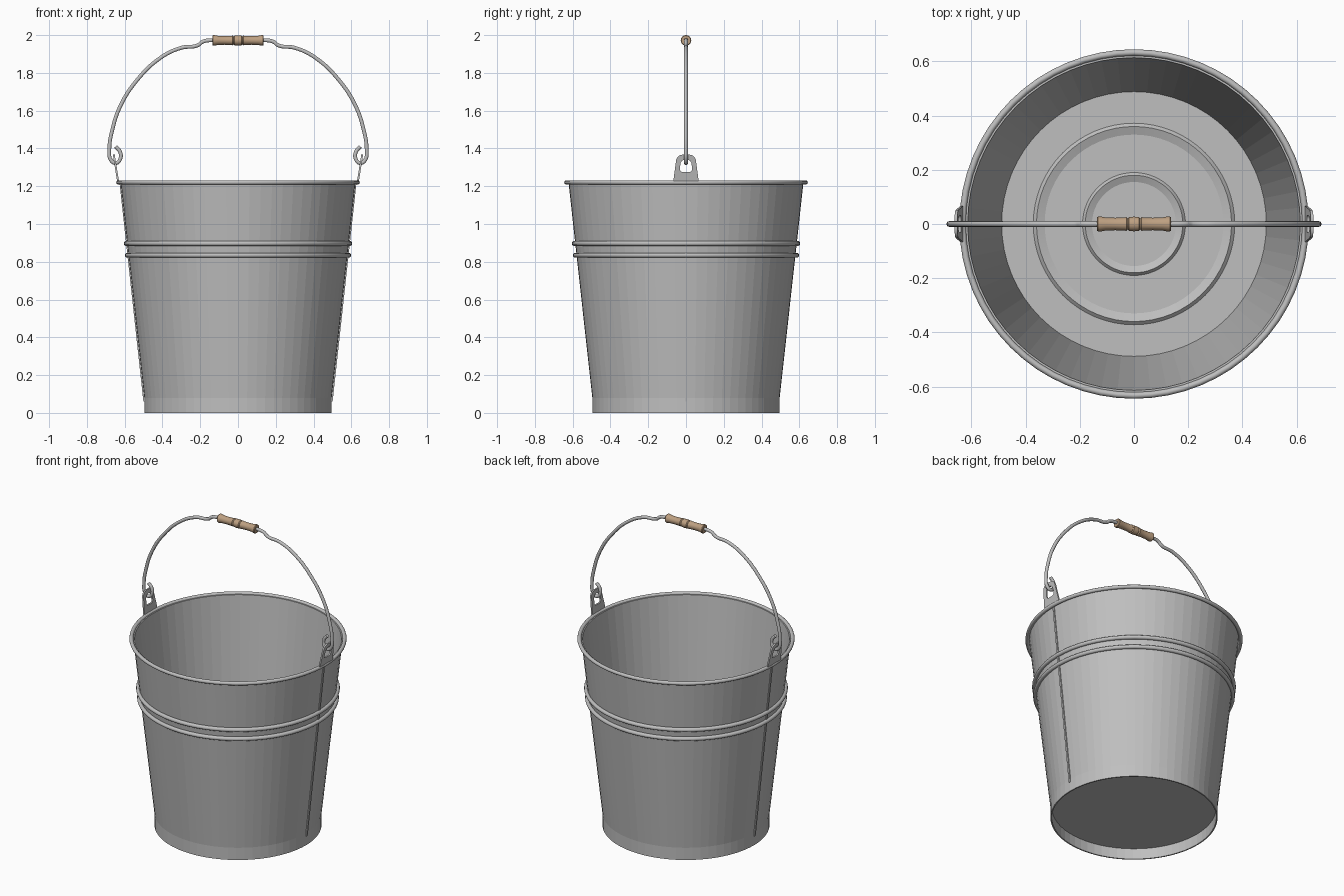
import bpy, bmesh, math
from mathutils import Vector

if "Cube" in bpy.data.objects:
    bpy.data.objects.remove(bpy.data.objects["Cube"], do_unlink=True)


def material(name, rgb):
    m = bpy.data.materials.new(name)
    m.use_nodes = True
    m.diffuse_color = (*rgb, 1)
    m.node_tree.nodes["Principled BSDF"].inputs["Base Color"].default_value = (*rgb, 1)
    return m


METAL = material("galvanised_steel", (0.52, 0.52, 0.52))
WOOD = material("turned_wood", (0.51, 0.35, 0.22))
SIDES = 64


def finish(name, bm, mat, angle=35):
    bmesh.ops.recalc_face_normals(bm, faces=bm.faces)
    me = bpy.data.meshes.new(name)
    bm.to_mesh(me)
    bm.free()
    ob = bpy.data.objects.new(name, me)
    bpy.context.collection.objects.link(ob)
    me.materials.append(mat)
    bpy.ops.object.select_all(action="DESELECT")
    ob.select_set(True)
    bpy.context.view_layer.objects.active = ob
    bpy.ops.object.shade_smooth_by_angle(angle=math.radians(angle))
    return ob


def lathe(name, profile, mat, sides=SIDES, closed=False, axis="Z", angle=35):
    """Spin (radius, height) points about an axis; zero radius makes a pole."""
    bm = bmesh.new()
    rings = []
    for r, h in profile:
        ring = []
        for i in range(1 if r == 0 else sides):
            a = math.tau * i / sides
            c, s = r * math.cos(a), r * math.sin(a)
            ring.append(bm.verts.new((c, s, h) if axis == "Z" else (h, c, s)))
        rings.append(ring)
    pairs = list(zip(rings, rings[1:]))
    if closed:
        pairs.append((rings[-1], rings[0]))
    for a, b in pairs:
        for i in range(sides):
            j = (i + 1) % sides
            quad = [a[i % len(a)], a[j % len(a)], b[j % len(b)], b[i % len(b)]]
            bm.faces.new(list(dict.fromkeys(quad)))
    return finish(name, bm, mat, angle)


def hoop(name, radius, z, thick):
    pts = [(radius + thick * math.cos(math.tau * i / 10),
            z + thick * math.sin(math.tau * i / 10)) for i in range(10)]
    return lathe(name, pts, METAL, closed=True, angle=60)


# Tapered wall with its upright foot
lathe("bucket_wall", [(0.496, 0), (0.496, 0.08), (0.622, 1.22),
                      (0.614, 1.22), (0.488, 0.08), (0.488, 0)], METAL, closed=True, angle=4)

# Floor: raised ridges above, plain sheet below
lathe("bucket_floor", [(0, 0.085), (0.155, 0.085), (0.18, 0.096), (0.19, 0.085),
                       (0.33, 0.085), (0.36, 0.096), (0.372, 0.085),
                       (0.49, 0.085)], METAL, angle=10)
lathe("floor_underside", [(0, 0.07), (0.49, 0.07)], METAL)

# Rolled rim and two strengthening hoops
hoop("rolled_rim", 0.633, 1.22, 0.012)
hoop("upper_hoop", 0.592, 0.897, 0.013)
hoop("lower_hoop", 0.586, 0.835, 0.013)


def oval(y, z0, z1, corner, taper=0.0, steps=6):
    """Rounded outline in the ear plane, narrowing upwards."""
    pts = []
    for k, (sy, top) in enumerate([(1, 1), (-1, 1), (-1, 0), (1, 0)]):
        r = corner if top else corner * 0.6
        cy, cz = sy * (y - top * taper - r), (z1 - r if top else z0 + r)
        for i in range(steps):
            a = math.pi / 2 * (k + i / (steps - 1))
            pts.append((cy + r * math.cos(a), cz + r * math.sin(a)))
    return pts


def ear(name, side):
    """Pierced plate leaning outwards with the wall."""
    bm = bmesh.new()
    outlines = (oval(0.066, 1.215, 1.367, 0.035, 0.013), oval(0.033, 1.275, 1.342, 0.028, 0.003))
    loops = []
    for pts in outlines:
        for off in (-0.005, 0.005):
            loops.append([bm.verts.new((side * (0.634 + 0.16 * (z - 1.22) + off), y, z))
                          for y, z in pts])
    outer_in, outer_out, inner_in, inner_out = loops
    n = len(outer_in)
    for a, b in ((outer_in, outer_out), (outer_out, inner_out),
                 (inner_out, inner_in), (inner_in, outer_in)):
        for i in range(n):
            j = (i + 1) % n
            bm.faces.new((a[i], a[j], b[j], b[i]))
    finish(name, bm, METAL)


def seam(name, side):
    """Narrow folded seam running up the wall."""
    bm = bmesh.new()
    bmesh.ops.create_cube(bm, size=1)
    for v in bm.verts:
        low = v.co.z < 0
        x = (0.49 if low else 0.616) + (0.011 if v.co.x > 0 else 0)
        v.co = Vector((side * x, v.co.y * 0.012, 0.06 if low else 1.215))
    finish(name, bm, METAL)


for label, side in (("left", 1), ("right", -1)):
    ear(label + "_handle_ear", side)
    seam(label + "_side_seam", side)

# Wire handle: half path mirrored, hooks threaded through the ears
half = [(0.648, 1.41), (0.626, 1.385), (0.621, 1.352), (0.645, 1.323), (0.672, 1.337),
        (0.681, 1.40), (0.665, 1.50), (0.625, 1.62), (0.54, 1.755), (0.41, 1.88),
        (0.30, 1.933), (0.215, 1.945), (0.185, 1.966), (0.14, 1.973)]
path = half + [(-x, z) for x, z in reversed(half)]
curve = bpy.data.curves.new("wire_handle", "CURVE")
curve.dimensions = "3D"
curve.bevel_depth = 0.0105
curve.bevel_resolution = 3
curve.resolution_u = 6
curve.use_fill_caps = True
spline = curve.splines.new("BEZIER")
spline.bezier_points.add(len(path) - 1)
for p, (x, z) in zip(spline.bezier_points, path):
    p.co = (x, 0, z)
    p.handle_left_type = p.handle_right_type = "AUTO"
wire = bpy.data.objects.new("wire_handle", curve)
bpy.context.collection.objects.link(wire)
bpy.ops.object.select_all(action="DESELECT")
wire.select_set(True)
bpy.context.view_layer.objects.active = wire
bpy.ops.object.convert(target="MESH")
wire = bpy.context.object
wire.name = "wire_handle"
wire.data.materials.append(METAL)
bpy.ops.object.shade_smooth_by_angle(angle=math.radians(50))

# Turned grip: two waisted barrels either side of a centre bead
grip_half = [(0.021, 0.023), (0.026, 0.028), (0.024, 0.034), (0.023, 0.07),
             (0.024, 0.105), (0.028, 0.125), (0.028, 0.132), (0.025, 0.136), (0, 0.136)]
bead = [(0.021, -0.023), (0.026, -0.018), (0.027, 0), (0.026, 0.018)]
grip = lathe("wooden_grip", [(r, -x) for r, x in reversed(grip_half[1:])] + bead + grip_half,
             WOOD, sides=24, axis="X", angle=30)
grip.location.z = 1.972
